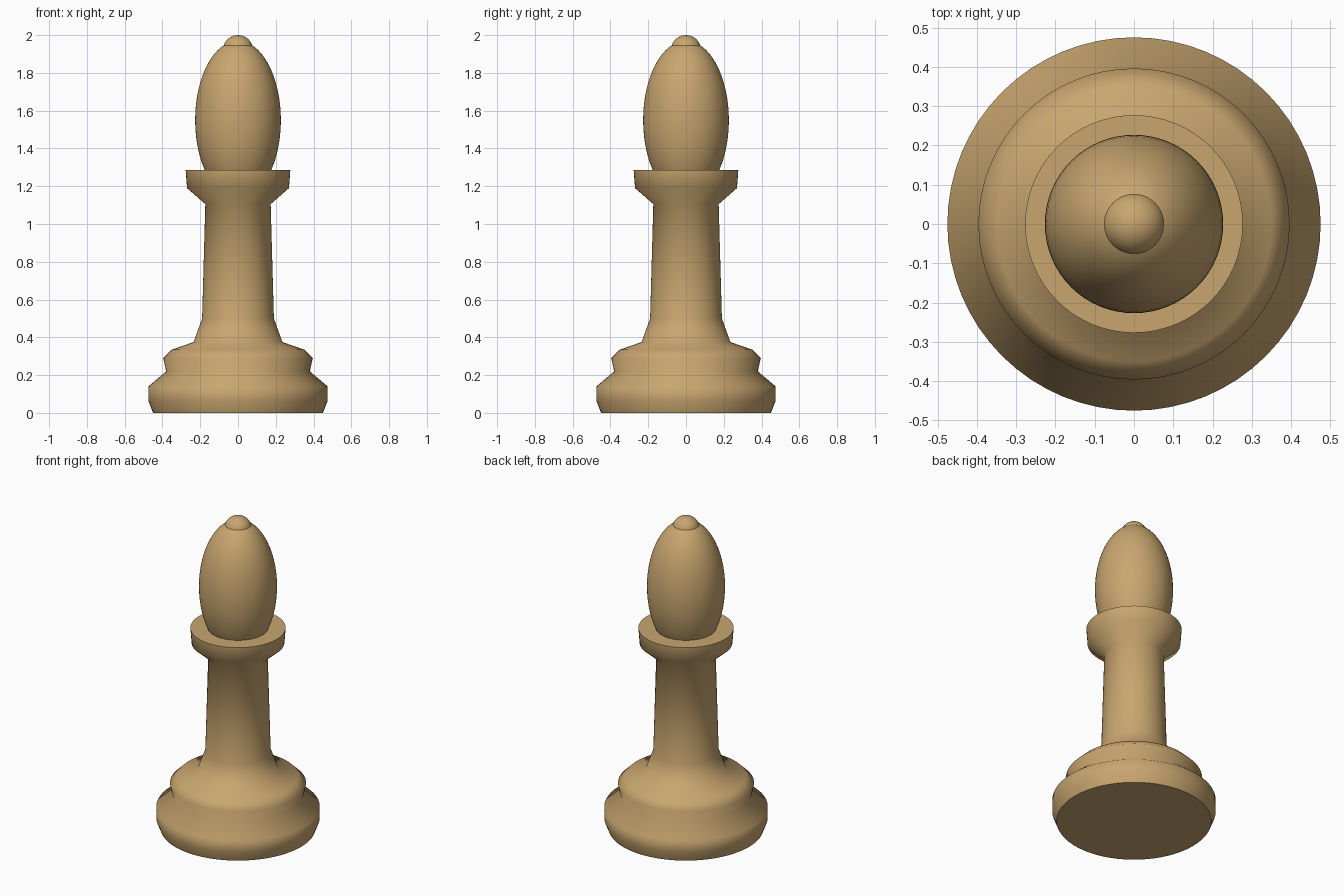
import bpy, bmesh, math

if "Cube" in bpy.data.objects:
    bpy.data.objects.remove(bpy.data.objects["Cube"])

wood = bpy.data.materials.new("wood")
wood.diffuse_color = (0.58, 0.38, 0.16, 1)
wood.use_nodes = True
wood.node_tree.nodes["Principled BSDF"].inputs["Base Color"].default_value = wood.diffuse_color
SEG = 64


def finish(obj):
    obj.data.materials.append(wood)
    bpy.ops.object.select_all(action='DESELECT')
    obj.select_set(True)
    bpy.context.view_layer.objects.active = obj
    bpy.ops.object.shade_smooth_by_angle(angle=math.radians(65))


def lathe(name, profile):
    """Turn a (radius, height) profile around the z axis, capped at both ends."""
    bm = bmesh.new()
    rings = []
    for r, z in profile:
        rings.append([bm.verts.new((r * math.cos(2 * math.pi * i / SEG),
                                    r * math.sin(2 * math.pi * i / SEG), z))
                      for i in range(SEG)])
    for low, high in zip(rings, rings[1:]):
        for i in range(SEG):
            j = (i + 1) % SEG
            bm.faces.new((low[i], low[j], high[j], high[i]))
    bm.faces.new(rings[0][::-1])
    bm.faces.new(rings[-1])
    mesh = bpy.data.meshes.new(name)
    bm.to_mesh(mesh)
    bm.free()
    obj = bpy.data.objects.new(name, mesh)
    bpy.context.collection.objects.link(obj)
    finish(obj)


def ball(name, z, radius, height, rings):
    bpy.ops.mesh.primitive_uv_sphere_add(segments=SEG, ring_count=rings, location=(0, 0, z))
    obj = bpy.context.object
    obj.name = name
    obj.scale = (radius, radius, height)
    bpy.ops.object.transform_apply(location=False, rotation=False, scale=True)
    finish(obj)


# Turned base, stem and collar
lathe("turned_body", [
    (0.45, 0), (0.475, 0.065), (0.475, 0.14), (0.38, 0.22), (0.396, 0.29),
    (0.35, 0.335), (0.235, 0.375), (0.19, 0.50), (0.173, 1.105),
    (0.27, 1.19), (0.277, 1.285)])

# Egg-shaped head and small finial
ball("head", 1.55, 0.227, 0.42, 32)
ball("finial", 1.92, 0.08, 0.08, 24)
